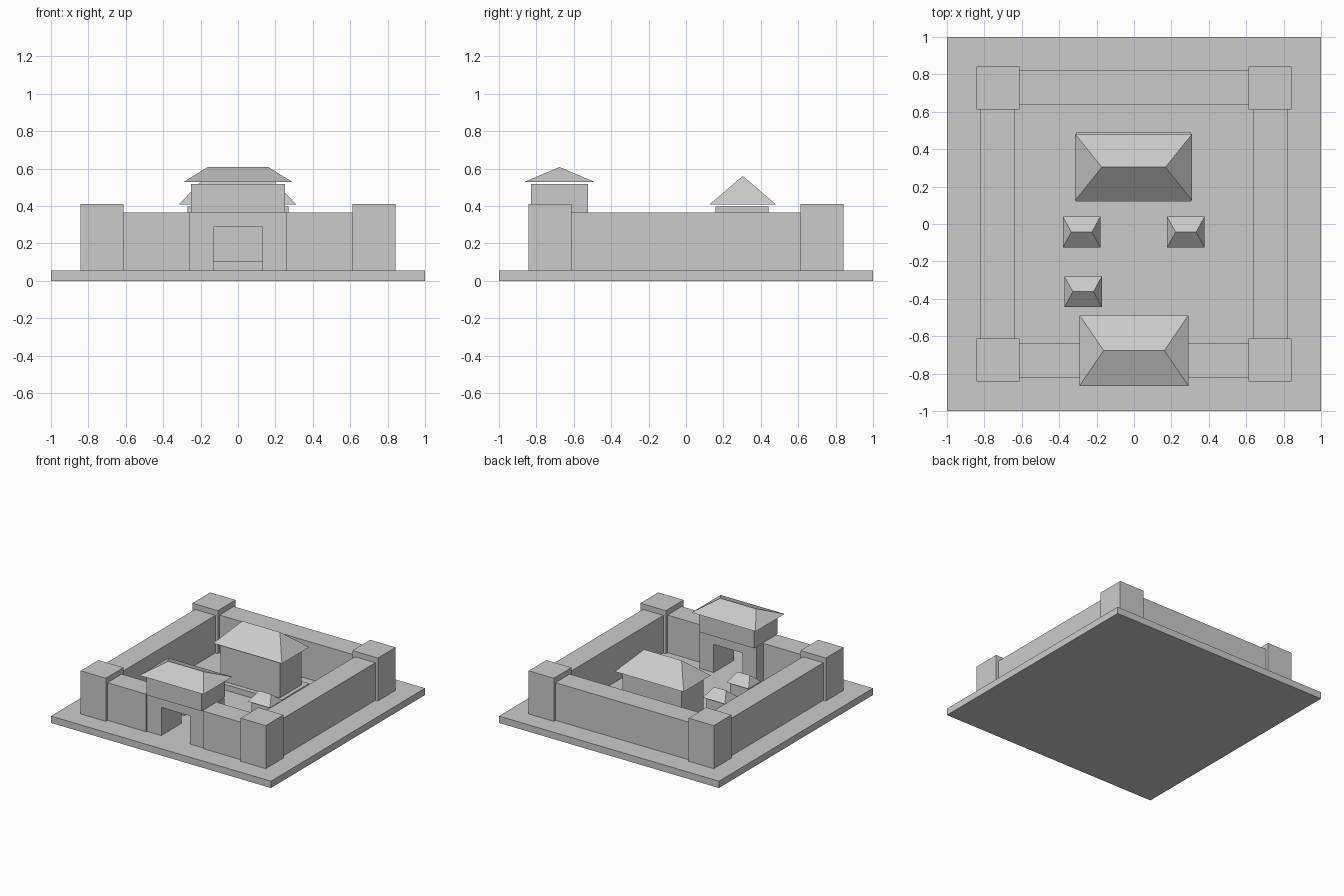
import bpy
import bmesh

cube = bpy.data.objects.get("Cube")
if cube:
    bpy.data.objects.remove(cube, do_unlink=True)

stone = bpy.data.materials.new("light grey stone")
stone.use_nodes = True
GREY = (0.6, 0.6, 0.6, 1)
stone.diffuse_color = GREY
stone.node_tree.nodes["Principled BSDF"].inputs["Base Color"].default_value = GREY


def frustum(name, x, y, z, ridge=None):
    """Box over the x, y, z ranges; a ridge range along x turns it into a hipped roof."""
    bm = bmesh.new()
    bottom = [bm.verts.new((x[i], y[j], z[0])) for i, j in ((0, 0), (1, 0), (1, 1), (0, 1))]
    if ridge:
        mid = sum(y) / 2
        a, b = (bm.verts.new((r, mid, z[1])) for r in ridge)
        top = [a, b, b, a]
    else:
        top = [bm.verts.new((v.co.x, v.co.y, z[1])) for v in bottom]
        bm.faces.new(top)
    bm.faces.new(bottom[::-1])
    for i in range(4):
        k = (i + 1) % 4
        loop = [bottom[i], bottom[k], top[k], top[i]]
        bm.faces.new(list(dict.fromkeys(loop)))
    bmesh.ops.recalc_face_normals(bm, faces=bm.faces)
    mesh = bpy.data.meshes.new(name)
    bm.to_mesh(mesh)
    bm.free()
    mesh.materials.append(stone)
    obj = bpy.data.objects.new(name, mesh)
    bpy.context.collection.objects.link(obj)
    return obj


def span(s, a, b):
    """Range a..b, mirrored when s is -1."""
    return tuple(sorted((s * a, s * b)))


GROUND = 0.056
WALL = (GROUND, 0.365)
SIDES = ((-1, "right"), (1, "left"))

# Ground slab
frustum("ground_slab", (-1, 1), (-1, 1), (0, GROUND))

# Corner towers, side walls and the two halves of the front wall
for s, side in SIDES:
    for t, end in ((-1, "front"), (1, "back")):
        frustum(f"{end}_{side}_tower", span(s, 0.612, 0.842), span(t, 0.612, 0.842), (GROUND, 0.41))
    frustum(f"{side}_wall", span(s, 0.635, 0.82), (-0.612, 0.612), WALL)
    frustum(f"front_{side}_wall", span(s, 0.26, 0.612), (-0.82, -0.635), WALL)
frustum("back_wall", (-0.612, 0.612), (0.635, 0.82), WALL)

# Gatehouse: two piers, lintel, upper room and a raised hipped roof
PIER_Y = (-0.81, -0.545)
for s, side in SIDES:
    frustum(f"{side}_gate_pier", span(s, 0.13, 0.26), PIER_Y, WALL)
frustum("gate_lintel", (-0.13, 0.13), PIER_Y, (0.287, WALL[1]))
frustum("gate_upper_room", (-0.25, 0.25), (-0.83, -0.525), (WALL[1], 0.518))
frustum("gate_roof", (-0.291, 0.291), (-0.865, -0.488), (0.528, 0.608), (-0.162, 0.162))

# Main hall on its podium
frustum("hall_podium", (-0.307, 0.303), (0.118, 0.492), (GROUND, 0.103))
frustum("hall_body", (-0.27, 0.27), (0.157, 0.442), (0.103, 0.397))
frustum("hall_roof", (-0.315, 0.311), (0.126, 0.481), (0.408, 0.56), (-0.172, 0.168))

# Small courtyard houses
for name, cx, cy in (("west_house", -0.28, -0.043),
                     ("east_house", 0.277, -0.043),
                     ("gate_house_store", -0.272, -0.362)):
    frustum(name + "_body", (cx - 0.08, cx + 0.08), (cy - 0.062, cy + 0.062), (GROUND, 0.147))
    frustum(name + "_roof", (cx - 0.1, cx + 0.1), (cy - 0.082, cy + 0.082),
            (0.157, 0.225), (cx - 0.055, cx + 0.055))
